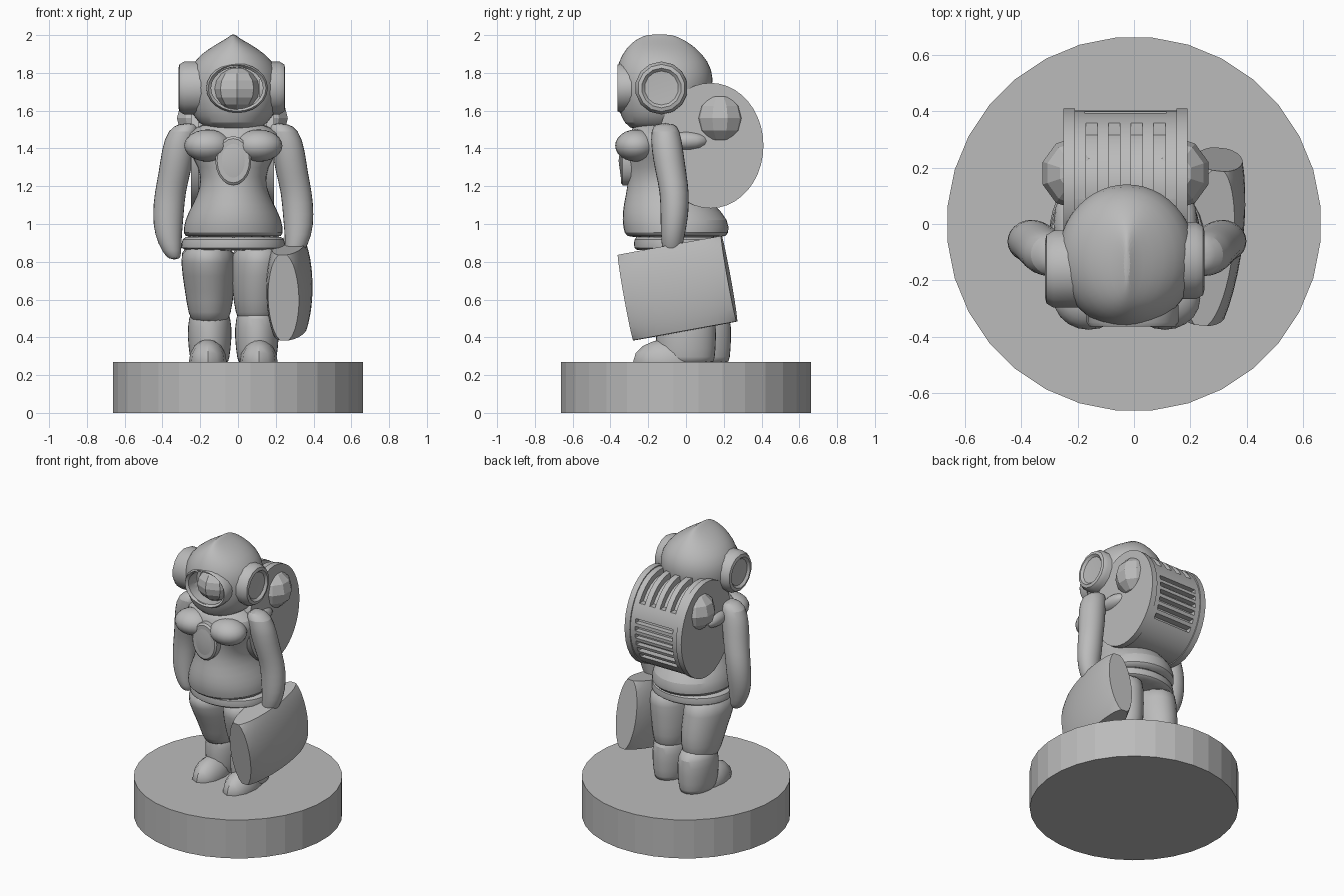
import bpy, bmesh, math
from mathutils import Matrix, Vector

if "Cube" in bpy.data.objects:
    bpy.data.objects.remove(bpy.data.objects["Cube"])

stone = bpy.data.materials.new("plain_grey")
stone.use_nodes = True
stone.diffuse_color = (0.5, 0.5, 0.5, 1)
stone.node_tree.nodes["Principled BSDF"].inputs["Base Color"].default_value = (0.5, 0.5, 0.5, 1)
smooth_parts = []
MID = -0.025  # centre line of the figure


def finish(name, bm, smooth=False, subdiv=0):
    bmesh.ops.recalc_face_normals(bm, faces=bm.faces)
    mesh = bpy.data.meshes.new(name)
    bm.to_mesh(mesh)
    bm.free()
    mesh.materials.append(stone)
    ob = bpy.data.objects.new(name, mesh)
    bpy.context.collection.objects.link(ob)
    if subdiv:
        ob.modifiers.new("soften", "SUBSURF").levels = subdiv
        ob.modifiers["soften"].render_levels = subdiv
    if smooth:
        smooth_parts.append(ob)
    return ob


def loft(name, sections, n=16, subdiv=1):
    """Skin horizontal ellipses given as (x, y, z, x radius, y radius)."""
    bm = bmesh.new()
    rings = []
    for x, y, z, rx, ry in sections:
        angles = [math.tau * i / n for i in range(n)]
        rings.append([bm.verts.new((x + rx * math.cos(a), y + ry * math.sin(a), z)) for a in angles])
    for low, high in zip(rings, rings[1:]):
        for i in range(n):
            j = (i + 1) % n
            bm.faces.new((low[i], low[j], high[j], high[i]))
    bm.faces.new(rings[0][::-1])
    bm.faces.new(rings[-1])
    return finish(name, bm, True, subdiv)


def lathe(name, profile, matrix, n=32, smooth=False):
    """Turn (radius, height) points about z, then place with the matrix."""
    bm = bmesh.new()
    verts = [bm.verts.new((r, 0, h)) for r, h in profile]
    edges = [bm.edges.new(pair) for pair in zip(verts, verts[1:])]
    bmesh.ops.spin(bm, geom=verts + edges, axis=(0, 0, 1), cent=(0, 0, 0),
                   angle=math.tau, steps=n, use_duplicate=False)
    bmesh.ops.remove_doubles(bm, verts=bm.verts, dist=0.0005)
    bm.transform(matrix)
    return finish(name, bm, smooth)


def ball(name, centre, radii, n=20, rings=12, smooth=True):
    bm = bmesh.new()
    bmesh.ops.create_uvsphere(bm, u_segments=n, v_segments=rings, radius=1)
    bm.transform(Matrix.Translation(centre) @ Matrix.Diagonal((*radii, 1)))
    return finish(name, bm, smooth)


def cut(target, cutter):
    cutter.hide_render = True
    cutter.hide_set(True)
    mod = target.modifiers.new("cut", "BOOLEAN")
    mod.operation, mod.object, mod.solver = "DIFFERENCE", cutter, "EXACT"


def place(loc, axis, angle, scale=(1, 1, 1)):
    return Matrix.Translation(loc) @ Matrix.Diagonal((*scale, 1)) @ Matrix.Rotation(angle, 4, axis)


QUARTER = math.pi / 2

# Round base
lathe("base", [(0, 0), (0.664, 0), (0.664, 0.27), (0, 0.27)],
      Matrix.Rotation(math.pi / 32, 4, "Z"))

# Legs and shoes, one a little further forward
for side, label, step in ((-1, "right", 0.08), (1, "left", 0.0)):
    x = MID + side * 0.125
    loft(label + "_thigh", [(x + side * 0.01, -0.04, 0.9, 0.14, 0.21), (x + side * 0.01, -0.04, 0.8, 0.148, 0.21),
                            (x, step / 2 - 0.02, 0.65, 0.135, 0.185),
                            (x, step / 2, 0.52, 0.115, 0.155), (x, step / 2, 0.47, 0.09, 0.12)])
    loft(label + "_shin", [(x, step, 0.56, 0.085, 0.12), (x, step, 0.51, 0.115, 0.16),
                           (x, step, 0.4, 0.122, 0.165), (x, step, 0.28, 0.105, 0.155),
                           (x, step, 0.26, 0.1, 0.15)])
    ball(label + "_shoe", (MID + side * 0.135, step * 0.6 - 0.1, 0.27), (0.1, 0.18, 0.12), 12, 8)

# Torso with rump, waist and shoulders
loft("torso", [(MID, -0.05, 0.925, 0.255, 0.26), (MID, -0.05, 0.945, 0.27, 0.28),
               (MID, -0.055, 1.02, 0.262, 0.288), (MID, -0.09, 1.1, 0.22, 0.245),
               (MID, -0.12, 1.2, 0.17, 0.19), (MID, -0.14, 1.3, 0.18, 0.17),
               (MID, -0.15, 1.4, 0.25, 0.18), (MID, -0.14, 1.48, 0.26, 0.16),
               (MID, -0.14, 1.55, 0.13, 0.13)], 20)
loft("belt", [(MID, -0.04, 0.86, 0.25, 0.22), (MID, -0.04, 0.865, 0.285, 0.24),
              (MID, -0.04, 0.925, 0.275, 0.24), (MID, -0.04, 0.94, 0.25, 0.22)], 20)
for side, label in ((-1, "right"), (1, "left")):
    ball(label + "_bust", (MID + side * 0.135, -0.265, 1.415), (0.125, 0.11, 0.085))

# Oval chest clasp
for name, w, h, t in (("clasp_rim", 0.095, 0.13, 0.0), ("clasp_stone", 0.068, 0.1, 0.012)):
    profile = [(0, -0.06), (1, -0.06), (1, 0.01), (0.9, 0.02), (0, 0.02 + t)]
    lathe(name, profile, place((MID, -0.325, 1.335), "X", QUARTER, (w, 1, h)), 20, True)

# Arms hanging from the shoulders
for side, label in ((-1, "right"), (1, "left")):
    arm = [(0.24, -0.11, 1.535, 0.045, 0.05), (0.265, -0.11, 1.5, 0.085, 0.08),
           (0.29, -0.1, 1.4, 0.092, 0.088), (0.31, -0.08, 1.27, 0.088, 0.085),
           (0.335, -0.06, 1.17, 0.085, 0.08), (0.345, -0.06, 1.05, 0.086, 0.078),
           (0.345, -0.07, 0.94, 0.075, 0.066), (0.325, -0.075, 0.85, 0.052, 0.052),
           (0.31, -0.075, 0.81, 0.03, 0.03)]
    loft(label + "_arm", [(MID + side * x, y, z, rx, ry) for x, y, z, rx, ry in arm], 12)

# Diving helmet with a ridge along the crown
helmet = loft("helmet", [(MID, -0.14, 1.49, 0.11, 0.13), (MID, -0.14, 1.53, 0.185, 0.19),
                         (MID, -0.125, 1.61, 0.235, 0.235), (MID, -0.115, 1.72, 0.252, 0.262),
                         (MID, -0.115, 1.82, 0.24, 0.258), (MID, -0.125, 1.9, 0.175, 0.215),
                         (MID, -0.135, 1.955, 0.085, 0.16), (MID, -0.14, 1.985, 0.03, 0.11),
                         (MID, -0.14, 2.005, 0.008, 0.06)], 24)
opening = lathe("visor_cutter", [(0, 0), (1, 0), (1, 0.3), (0, 0.3)],
                place((-0.005, -0.25, 1.72), "X", QUARTER, (0.14, 1, 0.112)), 24)
cut(helmet, opening)
lathe("visor_rim", [(0.96, -0.03), (1.14, -0.03), (1.14, 0.03), (1.07, 0.045), (0.96, 0.03), (0.96, -0.03)],
      place((-0.005, -0.318, 1.72), "X", QUARTER, (0.143, 1, 0.115)), 24, True)
ball("visor_glass", (-0.005, -0.235, 1.715), (0.125, 0.12, 0.115), 8, 8, False)

# Dished side ports on the helmet
port = [(0, -0.09), (0.14, -0.09), (0.14, 0.02), (0.125, 0.045), (0.105, 0.05), (0.09, 0.035), (0, 0.03)]
lathe("left_port", port, place((0.2, -0.13, 1.72), "Y", QUARTER), 14, True)
lathe("right_port", port, place((-0.265, -0.16, 1.72), "Y", -QUARTER), 14, True)

# Backpack drum: an outer shell with slots cut down to an inner core
DRUM = Vector((-0.03, 0.13, 1.415))


def drum(name, ry, rz, half):
    return lathe(name, [(0, -half), (1, -half), (1, half), (0, half)],
                 place(DRUM, "Y", QUARTER, (1, ry, rz)), 40, True)


shell = drum("drum_shell", 0.272, 0.325, 0.22)
drum("drum_core", 0.235, 0.285, 0.21)

slots = bmesh.new()


def slot(centre, size):
    bmesh.ops.create_cube(slots, size=1, matrix=Matrix.Translation(centre) @ Matrix.Diagonal((*size, 1)))


for i in range(4):
    slot((DRUM.x - 0.12 + i * 0.08, 0.26, 1.69), (0.042, 0.34, 0.2))
for i in range(6):
    slot((DRUM.x, 0.36, 1.22 + i * 0.052), (0.29, 0.2, 0.03))
cut(shell, finish("slot_cutters", slots))

# Raised end rims of the drum
for side, label in ((-1, "right"), (1, "left")):
    lathe(label + "_drum_rim", [(0, -0.02), (1, -0.02), (1, 0.02), (0, 0.02)],
          place(DRUM + Vector((side * 0.2, 0, 0)), "Y", QUARTER, (1, 0.28, 0.332)), 40, True)
    ball(label + "_drum_knob", (DRUM.x + side * 0.17, 0.18, 1.56), (0.13, 0.13, 0.13), 10, 6, False)
    ball(label + "_strap", (DRUM.x + side * 0.2, 0.0, 1.44), (0.055, 0.12, 0.05), 12, 8)

# Pillow-shaped carrying case: a flattened ball trimmed square on four sides
case = bmesh.new()
bmesh.ops.create_uvsphere(case, u_segments=40, v_segments=24, radius=1)
case.transform(Matrix.Diagonal((0.115, 0.4, 0.335, 1)))
for normal, reach in (((0, 1, 0), 0.28), ((0, 0, 1), 0.23)):
    for sign in (-1, 1):
        out = Vector(normal) * sign
        bmesh.ops.bisect_plane(case, geom=case.verts[:] + case.edges[:] + case.faces[:],
                               plane_co=out * reach, plane_no=out, clear_outer=True)
        rim = [e for e in case.edges if e.is_boundary]
        bmesh.ops.holes_fill(case, edges=rim, sides=0)
case.transform(Matrix.Translation((0.272, -0.045, 0.66)) @ Matrix.Rotation(math.radians(-6.5), 4, "Z")
               @ Matrix.Rotation(math.radians(10.3), 4, "X"))
finish("carrying_case", case, True)

# Smooth shading with crisp edges
bpy.ops.object.select_all(action="DESELECT")
for ob in smooth_parts:
    ob.select_set(True)
bpy.context.view_layer.objects.active = smooth_parts[0]
bpy.ops.object.shade_smooth_by_angle(angle=math.radians(35))
